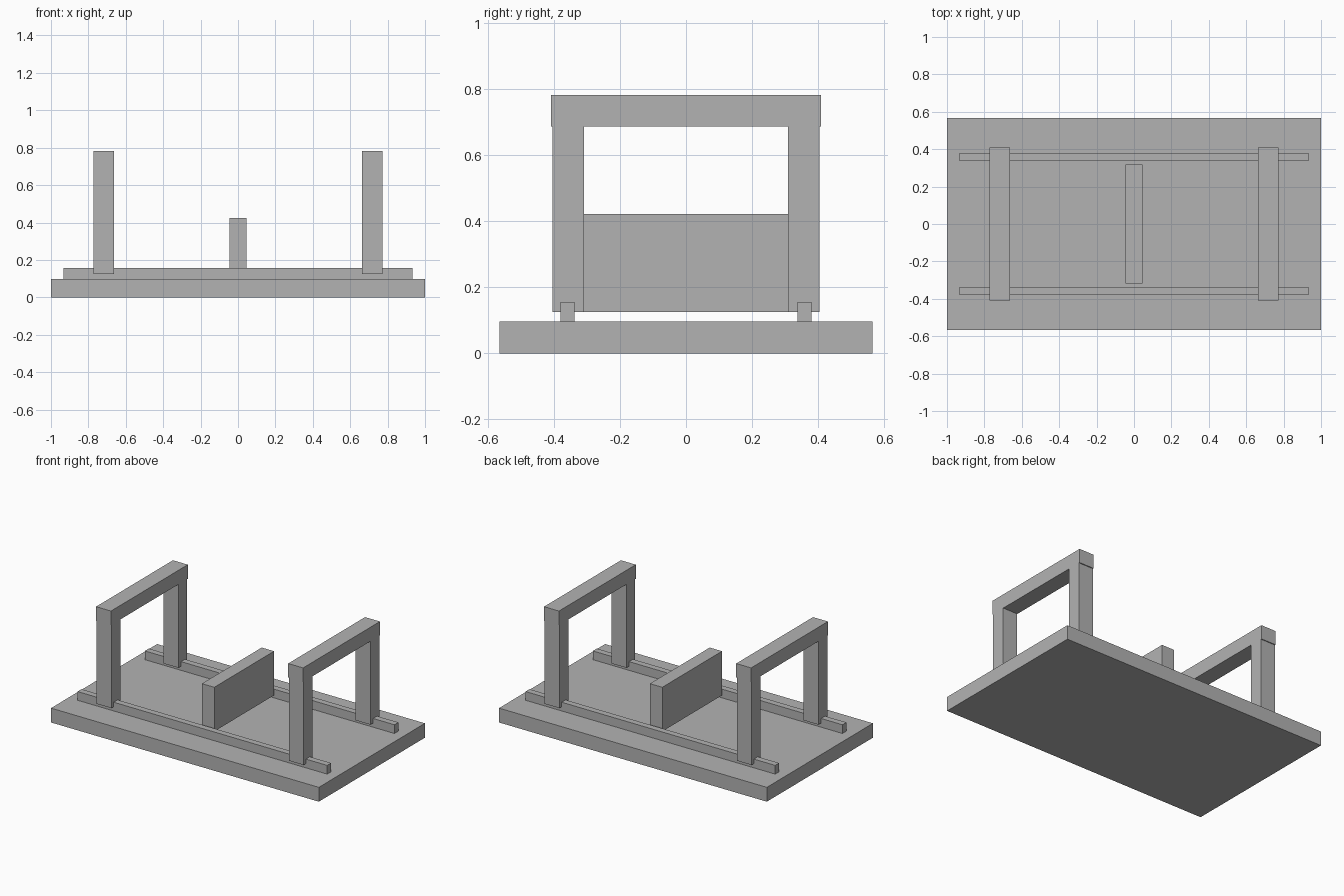
import bpy

cube = bpy.data.objects.get("Cube")
if cube:
    bpy.data.objects.remove(cube, do_unlink=True)

grey = bpy.data.materials.new("plain_grey")
grey.use_nodes = True
COLOUR = (0.45, 0.45, 0.45, 1)
grey.diffuse_color = COLOUR
grey.node_tree.nodes["Principled BSDF"].inputs["Base Color"].default_value = COLOUR


def box(name, x, y, z):
    """Box spanning the given (low, high) range on each axis."""
    spans = (x, y, z)
    bpy.ops.mesh.primitive_cube_add(size=1, location=[(a + b) / 2 for a, b in spans])
    ob = bpy.context.object
    ob.name = name
    ob.scale = [b - a for a, b in spans]
    bpy.ops.object.transform_apply(location=False, rotation=False, scale=True)
    ob.data.materials.append(grey)
    return ob


def mirrored(low, high, side):
    return tuple(sorted((low * side, high * side)))


# Base plate and central block
box("base_plate", (-1, 1), (-0.566, 0.566), (0, 0.097))
box("centre_block", (-0.046, 0.046), (-0.319, 0.319), (0.125, 0.423))

# Long guide rails
for label, side in (("front", -1), ("back", 1)):
    box(label + "_rail", (-0.932, 0.932), mirrored(0.338, 0.38, side), (0.097, 0.156))

# Two portal frames straddling the rails
for label, end in (("right", -1), ("left", 1)):
    x = mirrored(0.662, 0.773, end)
    box(label + "_crossbeam", x, (-0.41, 0.41), (0.688, 0.783))
    for place, side in (("front", -1), ("back", 1)):
        box(label + "_" + place + "_post", x, mirrored(0.309, 0.404, side), (0.125, 0.688))
